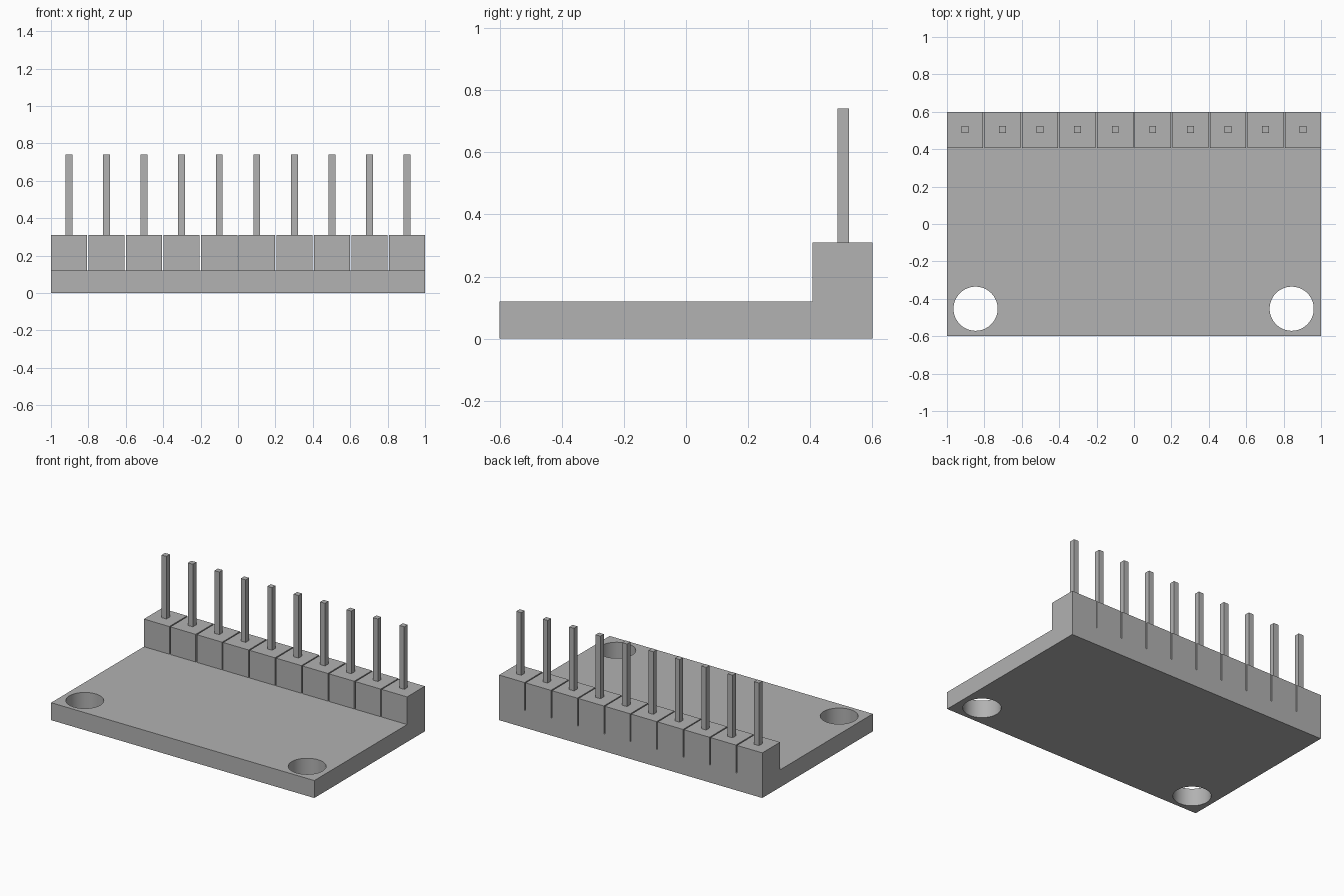
import bpy, bmesh
from mathutils import Matrix

old = bpy.data.objects.get("Cube")
if old:
    bpy.data.objects.remove(old, do_unlink=True)

GREY = (0.445, 0.445, 0.445, 1)
grey = bpy.data.materials.new("mid grey")
grey.use_nodes = True
grey.diffuse_color = GREY
grey.node_tree.nodes["Principled BSDF"].inputs["Base Color"].default_value = GREY

COUNT, GAP = 10, 0.008
WIDTH = (2 - (COUNT - 1) * GAP) / COUNT
PITCH = WIDTH + GAP
PLATE_TOP, BLOCK_TOP, PIN_TOP = 0.12, 0.31, 0.74
BLOCK_FRONT, PIN_Y, PIN_SIZE = 0.407, 0.506, 0.037


def add_object(name, bm):
    bmesh.ops.recalc_face_normals(bm, faces=bm.faces[:])
    mesh = bpy.data.meshes.new(name)
    bm.to_mesh(mesh)
    bm.free()
    mesh.materials.append(grey)
    obj = bpy.data.objects.new(name, mesh)
    bpy.context.scene.collection.objects.link(obj)
    return obj


def add_box(bm, low, high):
    size = [b - a for a, b in zip(low, high)]
    mid = [(a + b) / 2 for a, b in zip(low, high)]
    bmesh.ops.create_cube(bm, size=1, matrix=Matrix.Translation(mid) @ Matrix.Diagonal((*size, 1)))


# Plate and raised rear row as one stepped profile, extruded across the width
bm = bmesh.new()
profile = [(-0.6, 0), (0.6, 0), (0.6, BLOCK_TOP), (BLOCK_FRONT, BLOCK_TOP),
           (BLOCK_FRONT, PLATE_TOP), (-0.6, PLATE_TOP)]
face = bm.faces.new([bm.verts.new((-1, y, z)) for y, z in profile])
side = bmesh.ops.extrude_face_region(bm, geom=[face])["geom"]
bmesh.ops.translate(bm, vec=(2, 0, 0), verts=[v for v in side if isinstance(v, bmesh.types.BMVert)])
body = add_object("base_with_header_blocks", bm)

# Cutter: mounting holes and the slits between the blocks
bm = bmesh.new()
for x in (-0.847, 0.843):
    bmesh.ops.create_cone(bm, cap_ends=True, segments=64, radius1=0.118, radius2=0.118,
                          depth=1, matrix=Matrix.Translation((x, -0.453, 0)))
for i in range(1, COUNT):
    x = -1 + i * PITCH
    add_box(bm, (x - GAP, BLOCK_FRONT - 0.1, PLATE_TOP), (x, 0.7, BLOCK_TOP + 0.1))
cutter = add_object("hole_and_slit_cutter", bm)
cut = body.modifiers.new("cut", "BOOLEAN")
cut.operation, cut.solver, cut.object = "DIFFERENCE", "EXACT", cutter

# Apply the cut, then drop the cutter
bpy.context.view_layer.update()
cut_mesh = bpy.data.meshes.new_from_object(body.evaluated_get(bpy.context.evaluated_depsgraph_get()))
body.modifiers.clear()
body.data = cut_mesh
bpy.data.objects.remove(cutter, do_unlink=True)

# Keep the hole walls smooth and every edge sharp
bpy.ops.object.select_all(action="DESELECT")
body.select_set(True)
bpy.context.view_layer.objects.active = body
bpy.ops.object.shade_smooth_by_angle(angle=0.5)

# One upright square pin in the middle of each block
half = PIN_SIZE / 2
for i in range(COUNT):
    x = -1 + WIDTH / 2 + i * PITCH
    bm = bmesh.new()
    add_box(bm, (x - half, PIN_Y - half, BLOCK_TOP), (x + half, PIN_Y + half, PIN_TOP))
    add_object(f"pin_{i + 1}", bm)
